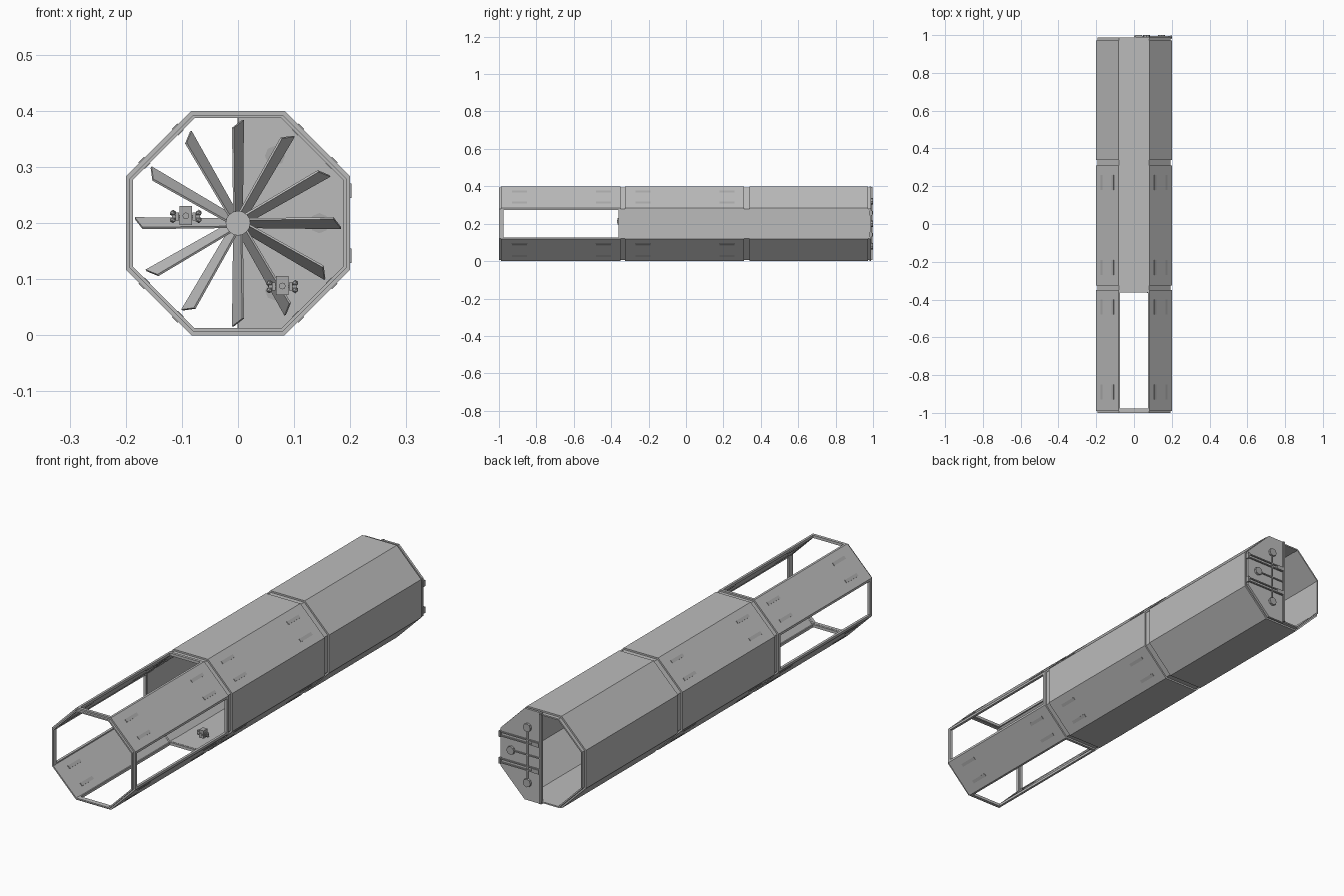
import bpy, bmesh, math
from mathutils import Vector, Matrix

if "Cube" in bpy.data.objects:
    bpy.data.objects.remove(bpy.data.objects["Cube"])

C = Vector((0, 0, 0.2))          # tunnel axis
T8 = math.tan(math.pi / 8)


def material(name, v):
    m = bpy.data.materials.new(name)
    m.diffuse_color = (v, v, v, 1)
    m.use_nodes = True
    m.node_tree.nodes["Principled BSDF"].inputs["Base Color"].default_value = m.diffuse_color
    return m


GREY = material("wall grey", 0.5)
STEEL = material("hardware grey", 0.4)


def finish(name, bm, mat):
    bmesh.ops.recalc_face_normals(bm, faces=bm.faces)
    me = bpy.data.meshes.new(name)
    bm.to_mesh(me)
    bm.free()
    me.materials.append(mat)
    ob = bpy.data.objects.new(name, me)
    bpy.context.collection.objects.link(ob)
    return ob


def turn(a):
    """Rotation about the tunnel axis."""
    return Matrix.Translation(C) @ Matrix.Rotation(a, 4, 'Y')


def prism(bm, pts, y0, y1, mat):
    """Extrude an xz profile along y."""
    a = [bm.verts.new(mat @ Vector((x, y0, z))) for x, z in pts]
    b = [bm.verts.new(mat @ Vector((x, y1, z))) for x, z in pts]
    n = len(pts)
    bm.faces.new(a)
    bm.faces.new(b[::-1])
    for i in range(n):
        bm.faces.new((a[i], b[i], b[(i + 1) % n], a[(i + 1) % n]))


def box(bm, c, s, mat=Matrix()):
    m = mat @ Matrix.Translation(c) @ Matrix.Diagonal((*s, 1))
    bmesh.ops.create_cube(bm, size=1, matrix=m)


def disc(bm, c, r, depth, n=8):
    m = Matrix.Translation(c) @ Matrix.Rotation(math.pi / 2, 4, 'X')
    bmesh.ops.create_cone(bm, cap_ends=True, segments=n, radius1=r, radius2=r,
                          depth=depth, matrix=m)


def tube(name, outer, inner, y0, y1, mat=GREY):
    """Octagonal tube given by its apothems."""
    bm = bmesh.new()
    rings = []
    for ap, y in ((outer, y0), (outer, y1), (inner, y1), (inner, y0)):
        r = ap / math.cos(math.pi / 8)
        rings.append([bm.verts.new(C + Vector((r * math.cos((k + .5) * math.pi / 4), y,
                                               r * math.sin((k + .5) * math.pi / 4))))
                      for k in range(8)])
    for j in range(4):
        p, q = rings[j], rings[(j + 1) % 4]
        for k in range(8):
            bm.faces.new((p[k], p[(k + 1) % 8], q[(k + 1) % 8], q[k]))
    return finish(name, bm, mat)


# closed middle and rear sections
tube("middle_section", 0.2, 0.189, -0.325, 0.31)
tube("rear_section", 0.2, 0.189, 0.34, 0.972)

# recessed joints and end collars
for name, y0, y1 in (("front_collar", -1.0, -0.985), ("front_joint", -0.355, -0.32),
                     ("rear_joint", 0.305, 0.345), ("rear_collar", 0.967, 0.988)):
    tube(name, 0.193, 0.187, y0, y1)

# open front section: end frames and four diagonal panels with window lips
tube("window_frame_front", 0.2, 0.188, -0.99, -0.977)
tube("window_frame_back", 0.2, 0.188, -0.362, -0.35)
bm = bmesh.new()
o, i, lip = 0.2, 0.189, 0.073
prof = [(lip, o), (o * T8, o), (o, o * T8), (o, lip), (i, lip), (i, i * T8),
        (i * T8, i), (lip, i)]
for k in range(4):
    prism(bm, prof, -0.985, -0.355, turn(k * math.pi / 2))
finish("front_diagonal_panels", bm, GREY)

# paired slot lamps let through the diagonal panels
bm = bmesh.new()
for k in range(4):
    m = turn(math.pi / 4 + k * math.pi / 2)
    for y in (-0.89, -0.44, -0.23, 0.22):
        for t in (-0.042, 0.042):
            box(bm, (t, y, 0.194), (0.014, 0.08, 0.016), m)
finish("slot_lamps", bm, STEEL)

# fan: hub and twelve pitched blades with slanted tips
bm = bmesh.new()
disc(bm, C + Vector((0, 0.325, 0)), 0.022, 0.04, 16)
for k in range(12):
    a = k * math.pi / 6
    r = Vector((math.cos(a), 0, math.sin(a)))
    t = Vector((math.sin(a), 0, -math.cos(a)))
    d = t * 0.5 + Vector((0, 0.866, 0))
    n = t * 0.866 - Vector((0, 0.5, 0))
    base = C + Vector((0, 0.325, 0))
    corners = [(0.015, -0.014), (0.015, 0.014), (0.184, 0.018), (0.17, -0.018)]
    lo, hi = [[bm.verts.new(base + r * u + d * w + n * s) for u, w in corners]
              for s in (-0.002, 0.002)]
    bm.faces.new(lo)
    bm.faces.new(hi[::-1])
    for j in range(4):
        bm.faces.new((lo[j], hi[j], hi[(j + 1) % 4], lo[(j + 1) % 4]))
finish("fan", bm, GREY)

# half door closing the right half of the rear end
bm = bmesh.new()
h = 0.198
prism(bm, [(0, h), (h * T8, h), (h, h * T8), (h, -h * T8), (h * T8, -h), (0, -h)],
      0.98, 0.99, turn(0))
finish("rear_half_door", bm, GREY)

# door hardware: edge bar, twin straps with hinges and clamps, rods and knobs
bm = bmesh.new()
box(bm, (0.003, 0.992, 0.2), (0.008, 0.012, 0.39))
for z in (0.258, 0.142):
    for dz in (-0.008, 0.008):
        box(bm, (0.1, 0.9925, z + dz), (0.2, 0.007, 0.005))
    box(bm, (0.198, 0.99, z), (0.008, 0.016, 0.026))
    box(bm, (0.026, 0.993, z), (0.034, 0.014, 0.018))
box(bm, (0.066, 0.992, 0.2), (0.005, 0.006, 0.24))
box(bm, (0.075, 0.992, 0.2), (0.14, 0.006, 0.005))
for x, z in ((0.066, 0.32), (0.145, 0.2), (0.066, 0.08)):
    disc(bm, (x, 0.989, z), 0.018, 0.022)
    disc(bm, (x, 0.99, z), 0.009, 0.02)
finish("door_hardware", bm, STEEL)

# two small hovering drones near the first joint
for name, x, z in (("left_drone", -0.093, 0.213), ("right_drone", 0.079, 0.088)):
    bm = bmesh.new()
    p = Vector((x, -0.352, z))
    box(bm, p + Vector((0, 0, 0.001)), (0.022, 0.026, 0.034))
    disc(bm, p + Vector((0, -0.014, 0)), 0.006, 0.006)
    box(bm, p + Vector((0, 0, -0.001)), (0.05, 0.008, 0.005))
    for sx in (-1, 1):
        box(bm, p + Vector((sx * 0.015, 0, -0.001)), (0.006, 0.016, 0.014))
        for dz in (-0.007, 0.005):
            bmesh.ops.create_icosphere(bm, subdivisions=1, radius=0.006,
                                       matrix=Matrix.Translation(p + Vector((sx * 0.023, 0, dz))))
    finish(name, bm, STEEL)
